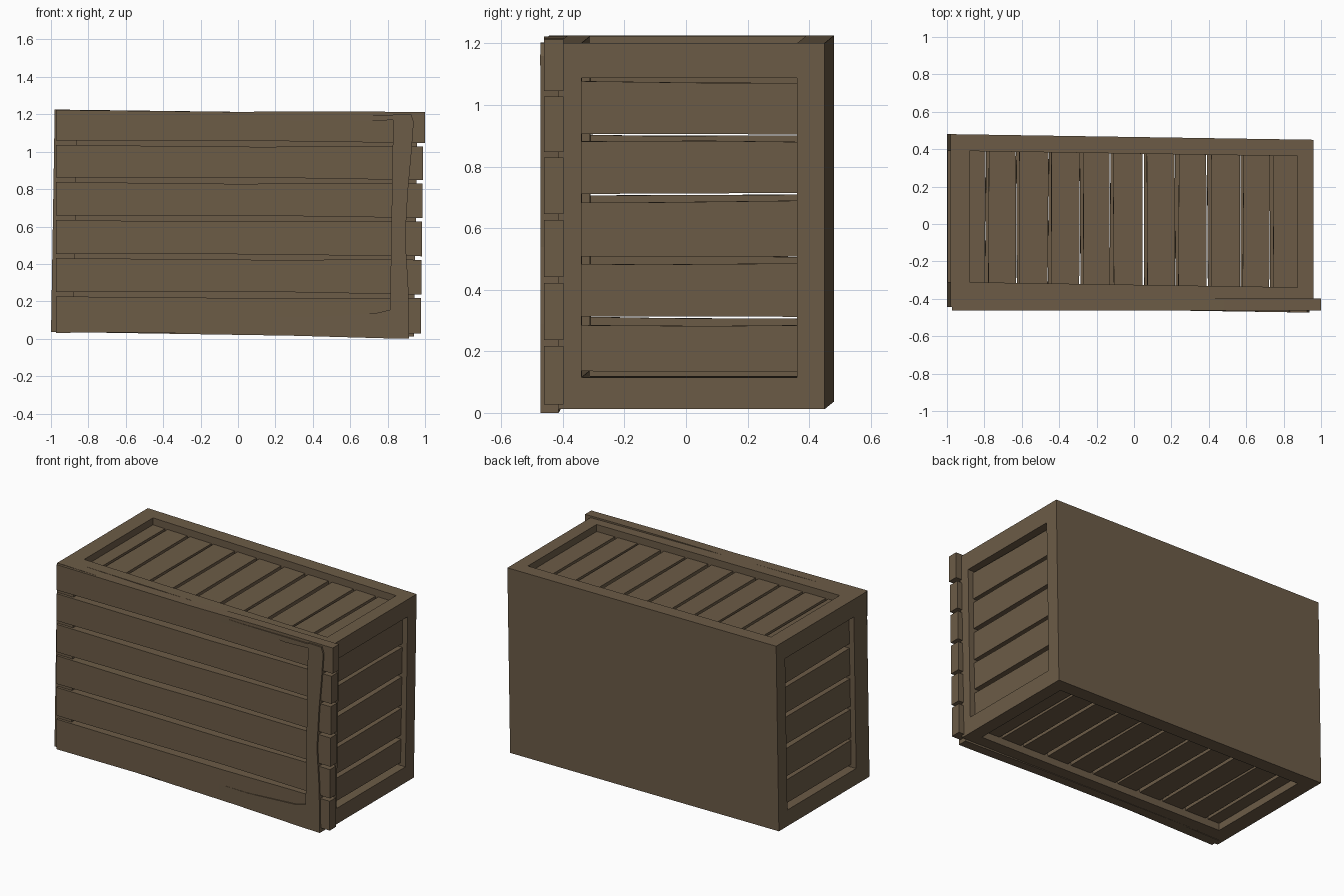
import bpy, bmesh, random
from mathutils import Vector

if "Cube" in bpy.data.objects:
    bpy.data.objects.remove(bpy.data.objects["Cube"])

random.seed(4)
wood = bpy.data.materials.new("weathered_brown_wood")
wood.diffuse_color = (0.150, 0.106, 0.062, 1)
wood.use_nodes = True
wood.node_tree.nodes["Principled BSDF"].inputs["Base Color"].default_value = wood.diffuse_color


def lean(v):
    """The crate body sits slightly crooked: skew body coordinates."""
    x, y, z = v
    return Vector((x + 0.0165 * (z - 0.6), y - 0.0155 * x, z - 0.0125 * x))


def finish(name, bm, skew):
    if skew:
        for v in bm.verts:
            v.co = lean(v.co)
    bmesh.ops.recalc_face_normals(bm, faces=bm.faces)
    me = bpy.data.meshes.new(name)
    bm.to_mesh(me)
    bm.free()
    me.materials.append(wood)
    ob = bpy.data.objects.new(name, me)
    bpy.context.collection.objects.link(ob)


def prism(name, pts, axis, lo, hi, skew=True):
    """Extrude a flat outline along an axis (0 x, 1 y, 2 z)."""
    bm = bmesh.new()
    rings = []
    for h in (lo, hi):
        ring = []
        for p in pts:
            c = list(p)
            c.insert(axis, h)
            ring.append(bm.verts.new(c))
        rings.append(ring)
        bm.faces.new(ring)
    n = len(pts)
    for i in range(n):
        j = (i + 1) % n
        bm.faces.new((rings[0][i], rings[0][j], rings[1][j], rings[1][i]))
    finish(name, bm, skew)


def beam(name, x, y, z):
    prism(name, [(x[0], y[0]), (x[1], y[0]), (x[1], y[1]), (x[0], y[1])], 2, *z)


def jit(a=0.004):
    return random.uniform(-a, a)


# Body extents and frame openings
X0, X1, XI0, XI1 = -0.99, 0.95, -0.89, 0.865
YF, YB, YI0, YI1 = -0.40, 0.45, -0.325, 0.376
Z0, Z1, ZI0, ZI1 = 0.024, 1.213, 0.127, 1.10

# Frame: long rails, cross rails and corner posts
for zn, z in (("bottom", (Z0, ZI0)), ("top", (ZI1, Z1))):
    for yn, y in (("front", (YF, YI0)), ("back", (YI1, YB))):
        beam(f"{zn}_{yn}_rail", (X0, X1), y, z)
    for xn, x in (("left", (X0, XI0)), ("right", (XI1, X1))):
        beam(f"{zn}_{xn}_rail", x, (YI0, YI1), z)
for xn, x in (("left", (X0, XI0)), ("right", (XI1, X1))):
    for yn, y in (("front", (YF, YI0)), ("back", (YI1, YB))):
        beam(f"{xn}_{yn}_post", x, y, (ZI0, ZI1))

# Solid back
beam("back_panel", (X0, X1), (YB, 0.465), (Z0, Z1))

# Slats of the top and bottom, each slightly tapered
cuts = [-0.795, -0.63, -0.46, -0.29, -0.13, 0.05, 0.22, 0.39, 0.565, 0.725]
edges = [XI0 - 0.02] + cuts + [XI1 + 0.02]
for zn, z in (("bottom", (Z0 + 0.045, Z0 + 0.085)), ("top", (Z1 - 0.085, Z1 - 0.045))):
    for i, (a, b) in enumerate(zip(edges, edges[1:])):
        g = 0.010
        prism(f"{zn}_slat_{i + 1}",
              [(a + g + jit(), YI0 - 0.02), (b - g + jit(), YI0 - 0.02),
               (b - g + jit(), YI1 + 0.02), (a + g + jit(), YI1 + 0.02)], 2, *z)

# Slats of the left and right ends
cuts = [0.135, 0.309, 0.509, 0.710, 0.904, 1.098]
for xn, x in (("left", (X0 + 0.035, X0 + 0.075)), ("right", (X1 - 0.075, X1 - 0.035))):
    for i, (a, b) in enumerate(zip(cuts, cuts[1:])):
        g = 0.012
        ym = random.uniform(-0.15, 0.1)
        prism(f"{xn}_end_slat_{i + 1}",
              [(YI0 - 0.02, a + g + jit()), (YI1 + 0.02, a + g + jit()),
               (YI1 + 0.02, b - g + jit()), (ym, b - g + jit()),
               (YI0 - 0.02, b - g + jit())], 1 - 1, *x)

# Worn front frame, whose right part pokes through the planks
FY = (-0.459, YF)
prism("front_right_board",
      [(0.82, 0.012), (0.925, 0.012), (0.915, 0.30), (0.895, 0.55), (0.905, 0.80),
       (0.92, 1.0), (0.93, 1.17), (0.915, Z1), (0.82, Z1)], 1, *FY)
beam("front_left_board", (X0, -0.87), FY, (0.024, Z1))
prism("front_bottom_board",
      [(-0.87, 0.024), (0.3, 0.02), (0.82, 0.012), (0.82, 0.165), (0.74, 0.145),
       (0.4, 0.12), (-0.87, 0.12)], 1, *FY)
prism("front_top_board",
      [(-0.87, 1.11), (0.25, 1.17), (0.36, 1.165), (0.42, 1.19), (0.65, 1.17),
       (0.82, 1.18), (0.82, 1.207), (0.35, 1.20), (-0.3, 1.208), (-0.87, Z1)], 1, *FY)

# Front planks with uneven gaps
bounds = [0.012, 0.235, 0.44, 0.645, 0.847, 1.045, 1.232]
ends = [0.978, 0.98, 0.983, 0.986, 0.99, 1.0]
last = len(ends) - 1
for i, xr in enumerate(ends):
    a, b = bounds[i], bounds[i + 1]
    m = random.uniform(-0.6, 0.3)
    lo = 0.010 if i else 0.016
    hi = 0.010
    left = -0.972
    prism(f"front_plank_{i + 1}",
          [(left, a + lo + 0.004), (m, a + lo + 0.005), (xr, a + lo - (0.009 if i else 0)),
           (xr, b - hi - (0.008 if i < last else 0.010)),
           (m + 0.5, b - hi - 0.006), (m, b - hi - 0.009), (left, b - hi + 0.001)],
          1, -0.462, -0.398, skew=False)
